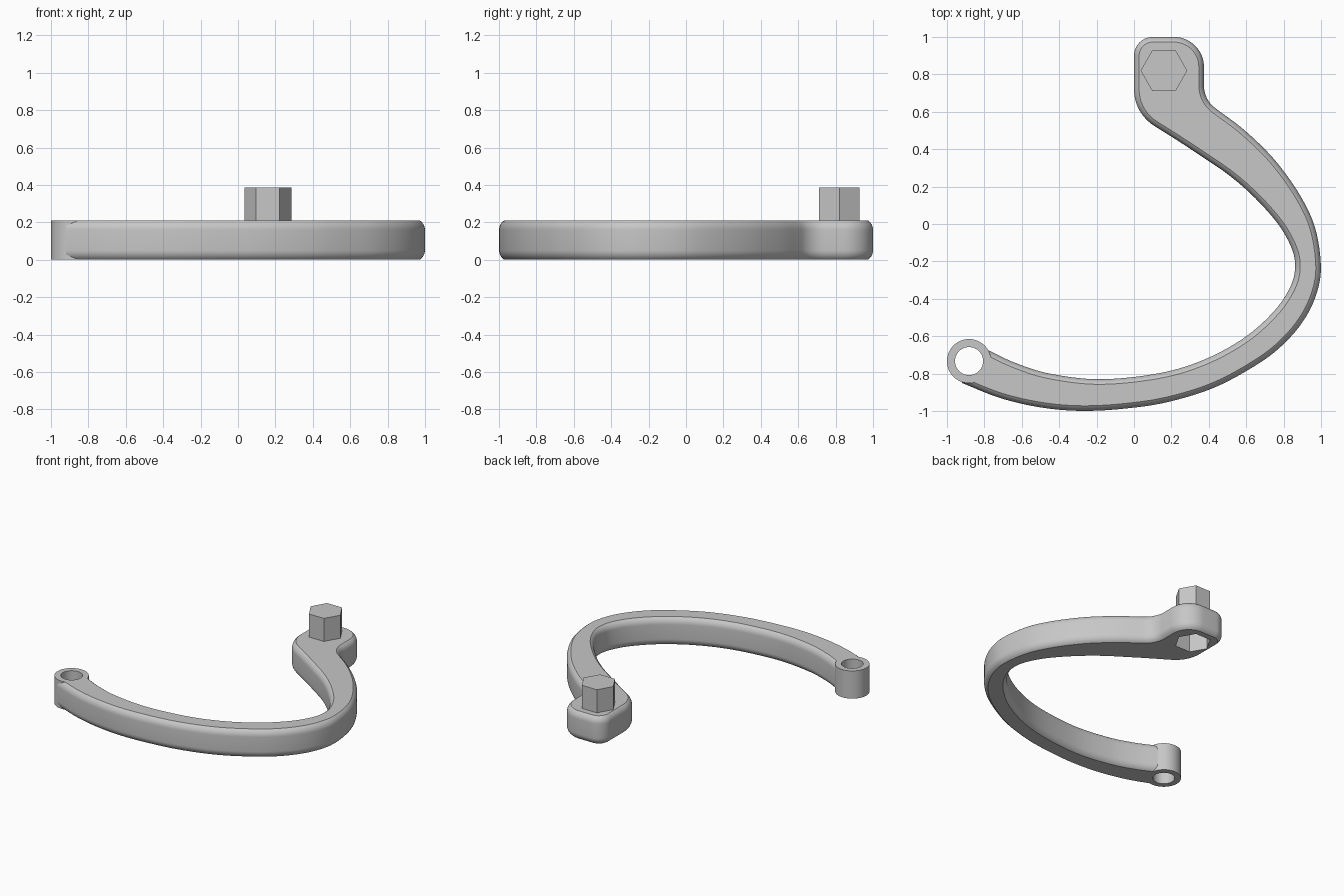
import bpy, bmesh, math
from mathutils import Vector

if "Cube" in bpy.data.objects:
    bpy.data.objects.remove(bpy.data.objects["Cube"])

H = 0.21                       # arm thickness
HEX, HEX_R = (0.16, 0.82), 0.125
EYE, EYE_R, HOLE_R = (-0.882, -0.733), 0.118, 0.075

grey = bpy.data.materials.new("light_grey")
grey.diffuse_color = (0.57, 0.57, 0.57, 1)
grey.use_nodes = True
grey.node_tree.nodes["Principled BSDF"].inputs["Base Color"].default_value = grey.diffuse_color


def make(name, bm):
    bmesh.ops.recalc_face_normals(bm, faces=bm.faces)
    me = bpy.data.meshes.new(name)
    bm.to_mesh(me)
    bm.free()
    me.materials.append(grey)
    ob = bpy.data.objects.new(name, me)
    bpy.context.collection.objects.link(ob)
    return ob


def arc(c, r, a0, a1, n=14):
    angles = [math.radians(a0 + (a1 - a0) * i / n) for i in range(n + 1)]
    return [Vector((c[0] + r * math.cos(a), c[1] + r * math.sin(a))) for a in angles]


def spline(pts, n=8):
    """Catmull-Rom through the points."""
    p = [Vector(q) for q in pts]
    p = [2 * p[0] - p[1]] + p + [2 * p[-1] - p[-2]]
    out = []
    for a, b, c, d in zip(p, p[1:], p[2:], p[3:]):
        for i in range(n):
            t = i / n
            out.append(0.5 * (2 * b + (c - a) * t + (2 * a - 5 * b + 4 * c - d) * t * t
                              + (3 * b - a - 3 * c + d) * t ** 3))
    return out + [p[-2]]


def loft(bm, loops, closed=False):
    """Skin a stack of equal closed loops; cap the ends or close into a tube."""
    rows = [[bm.verts.new(v) for v in loop] for loop in loops]
    n = len(rows[0])
    pairs = list(zip(rows, rows[1:])) + ([(rows[-1], rows[0])] if closed else [])
    for lo, hi in pairs:
        for i in range(n):
            j = (i + 1) % n
            bm.faces.new((lo[i], lo[j], hi[j], hi[i]))
    if not closed:
        bm.faces.new(rows[0][::-1])
        bm.faces.new(rows[-1])


def level(pts, z):
    return [(p[0], p[1], z) for p in pts]


def hex_prism(name, z0, z1):
    bm = bmesh.new()
    pts = arc(HEX, HEX_R, 0, 300, 5)
    loft(bm, [level(pts, z0), level(pts, z1)])
    return make(name, bm)


# Arm outline, counter-clockwise: outer sweep, rounded head, inner sweep
outer = spline([(-.92, -.85), (-.717, -.93), (-.503, -.98), (-.289, -.999), (-.06, -.988),
                (.18, -.952), (.44, -.870), (.68, -.737), (.82, -.622), (.92, -.495),
                (.98, -.36), (.999, -.22), (.968, -.02), (.885, .158), (.75, .345),
                (.59, .502), (.442, .614)])
head = (arc((.524, .74), .15, 237, 180) + arc((.214, .84), .16, 0, 90)
        + arc((.10, .90), .10, 90, 180) + arc((.23, .72), .23, 180, 236))
inner = spline([(.101, .529), (.23, .448), (.364, .360), (.513, .257), (.647, .139), (.77, 0),
                (.84, -.123), (.861, -.22), (.84, -.326), (.754, -.46), (.594, -.605),
                (.38, -.723), (.139, -.797), (-.18, -.83), (-.45, -.80), (-.636, -.742),
                (-.778, -.675)])
edge = []
for p in outer + head + inner:
    if not edge or (p - edge[-1]).length > 0.004:
        edge.append(p)
# Inward directions; the end inside the eye is left square
inward = []
for i, p in enumerate(edge):
    t = (edge[min(i + 1, len(edge) - 1)] - edge[max(i - 1, 0)]).normalized()
    inward.append(Vector((-t.y, t.x)))
cap = arc(EYE, 0.095, 30, -105)

# Rounded edge section: partial arc, tangent to the side wall
R, T, N = 0.06, math.radians(57), 6
steps = [(R * (1 - math.cos(T * i / N)), R * math.sin(T * i / N)) for i in range(N + 1)]
rise = steps[-1][1]
section = [(d, rise - h) for d, h in reversed(steps)] + [(d, H - rise + h) for d, h in steps]
bm = bmesh.new()
loft(bm, [level([p + n * d for p, n in zip(edge, inward)] + cap, z) for d, z in section])
arm = make("arm", bm)

# Hexagonal socket in the underside of the head
cutter = hex_prism("socket_cutter", -0.1, 0.18)
cutter.hide_render = True
mod = arm.modifiers.new("socket", "BOOLEAN")
mod.operation, mod.solver, mod.object = "DIFFERENCE", "EXACT", cutter
bpy.context.view_layer.objects.active = arm
bpy.ops.object.modifier_apply(modifier=mod.name)
bpy.data.objects.remove(cutter)

# Hexagonal peg on top of the head
hex_prism("hex_peg", H - 0.01, 0.385)

# Eye ring at the other end
bm = bmesh.new()
out_c, in_c = arc(EYE, EYE_R, 0, 354, 59), arc(EYE, HOLE_R, 0, 354, 59)
loft(bm, [level(out_c, 0), level(out_c, H), level(in_c, H), level(in_c, 0)], closed=True)
eye = make("eye_ring", bm)

for ob in (arm, eye):
    bpy.ops.object.select_all(action="DESELECT")
    ob.select_set(True)
    bpy.context.view_layer.objects.active = ob
    bpy.ops.object.shade_smooth_by_angle(angle=math.radians(25))
